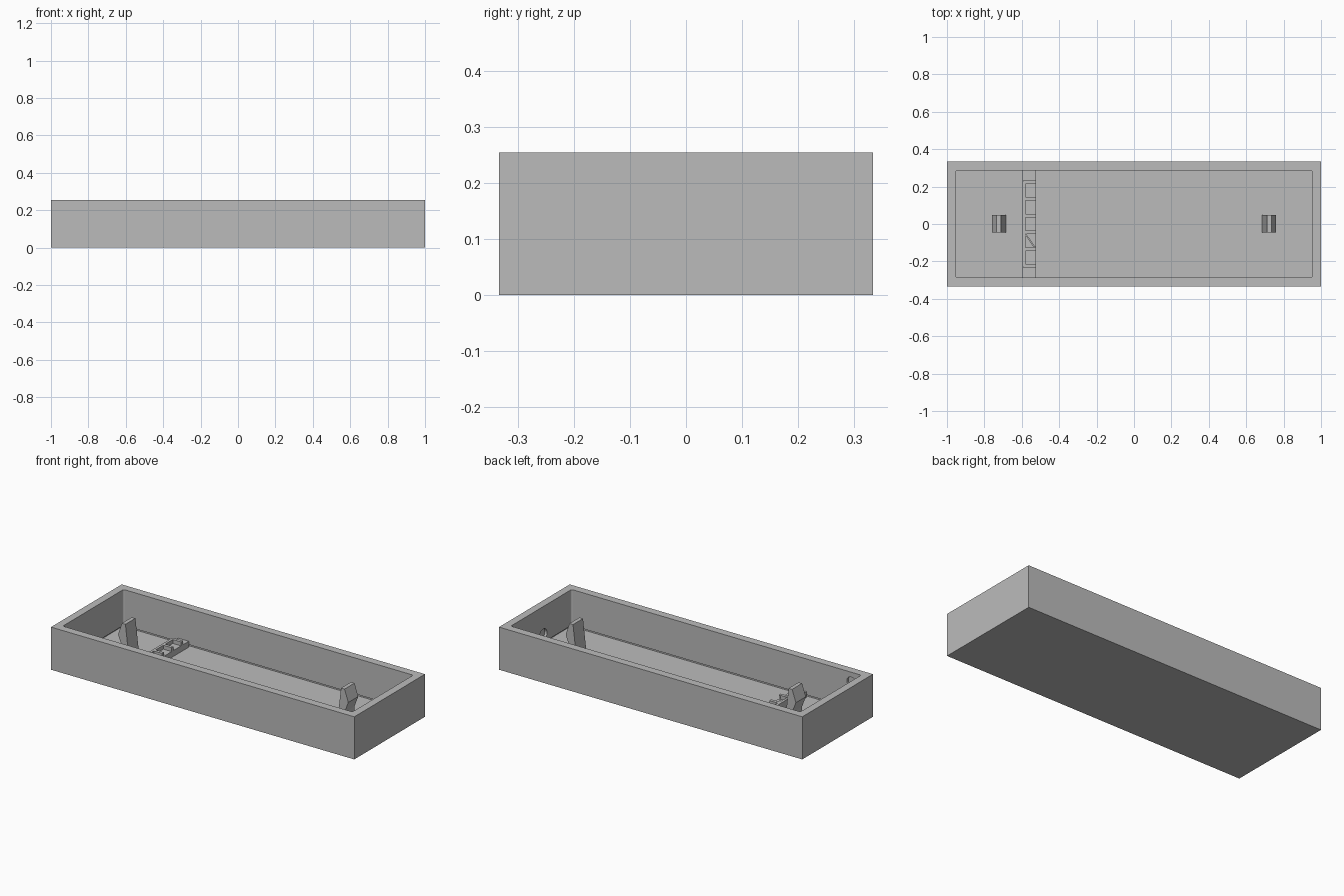
import bpy, bmesh
from math import pi
from mathutils import Matrix, Vector

if "Cube" in bpy.data.objects:
    bpy.data.objects.remove(bpy.data.objects["Cube"], do_unlink=True)

grey = bpy.data.materials.new("plain grey")
grey.use_nodes = True
colour = (0.5, 0.5, 0.5, 1)
grey.diffuse_color = colour
grey.node_tree.nodes["Principled BSDF"].inputs["Base Color"].default_value = colour


def finish(name, bm):
    bmesh.ops.recalc_face_normals(bm, faces=bm.faces)
    mesh = bpy.data.meshes.new(name)
    bm.to_mesh(mesh)
    bm.free()
    mesh.materials.append(grey)
    obj = bpy.data.objects.new(name, mesh)
    bpy.context.collection.objects.link(obj)
    return obj


def add_box(bm, x0, x1, y0, y1, z0, z1):
    size = Vector((x1 - x0, y1 - y0, z1 - z0))
    centre = Vector((x0 + x1, y0 + y1, z0 + z1)) / 2
    matrix = Matrix.Translation(centre) @ Matrix.Diagonal((*size, 1))
    return bmesh.ops.create_cube(bm, size=1, matrix=matrix)["verts"]


def box(name, *bounds):
    bm = bmesh.new()
    add_box(bm, *bounds)
    return finish(name, bm)


def disc_cutter(name, centre, radius, depth, axis):
    bm = bmesh.new()
    turn = Matrix.Rotation(pi / 2, 4, axis)
    bmesh.ops.create_cone(bm, cap_ends=True, segments=24, radius1=radius, radius2=radius,
                          depth=depth, matrix=Matrix.Translation(centre) @ turn)
    return finish(name, bm)


def cut(target, cutter):
    cutter.hide_render = True
    mod = target.modifiers.new("cut", "BOOLEAN")
    mod.operation = "DIFFERENCE"
    mod.solver = "EXACT"
    mod.object = cutter
    bpy.context.view_layer.objects.active = target
    bpy.ops.object.modifier_apply(modifier=mod.name)
    bpy.data.objects.remove(cutter, do_unlink=True)


HALF_Y, TOP, FLOOR = 0.333, 0.254, 0.025
IN_X, IN_Y = 0.955, 0.286

# Open tray with a slightly rounded opening
tray = box("tray", -1, 1, -HALF_Y, HALF_Y, 0, TOP)
bm = bmesh.new()
add_box(bm, -IN_X, IN_X, -IN_Y, IN_Y, FLOOR + 0.005, 0.4)
uprights = [e for e in bm.edges if abs(e.verts[0].co.z - e.verts[1].co.z) > 0.1]
bmesh.ops.bevel(bm, geom=uprights, offset=0.01, segments=3, affect="EDGES", profile=0.5)
cut(tray, finish("opening_cutter", bm))

# Shallow groove under the walls at floor level
cut(tray, box("groove_cutter", -IN_X - 0.015, IN_X + 0.015,
              -IN_Y - 0.015, IN_Y + 0.015, FLOOR, 0.04))

# Blind round pockets on the inner walls
cut(tray, disc_cutter("end_pocket_cutter", (IN_X, -0.02, 0.085), 0.035, 0.03, "Y"))
cut(tray, disc_cutter("side_pocket_cutter", (-0.89, -IN_Y, 0.195), 0.03, 0.03, "X"))

# Snap clips: buttressed inside, barbed on the outside
CLIP = [(-0.037, 0.02), (-0.011, 0.238), (0.012, 0.238),
        (0.037, 0.165), (0.012, 0.1), (0.012, 0.02)]
for side, name in ((1, "left_clip"), (-1, "right_clip")):
    bm = bmesh.new()
    face = bm.faces.new([bm.verts.new((side * (0.722 + u), -0.045, z)) for u, z in CLIP])
    grown = bmesh.ops.extrude_face_region(bm, geom=[face])["geom"]
    bmesh.ops.translate(bm, vec=(0, 0.094, 0),
                        verts=[v for v in grown if isinstance(v, bmesh.types.BMVert)])
    finish(name, bm)

# Cross rack: base bar, spine, evenly spaced dividers and one diagonal rib
X0, X1 = -0.595, -0.525
box("rack_base", X0, X1, -IN_Y, IN_Y, 0.02, 0.06)
bm = bmesh.new()
add_box(bm, X0, X0 + 0.015, -0.227, 0.227, 0.05, 0.083)
for i in range(6):
    y = -0.2235 + i * 0.0894
    add_box(bm, X0 + 0.002, X1, y - 0.009, y + 0.009, 0.05, 0.083)
rib = add_box(bm, -0.042, 0.042, -0.004, 0.004, 0.05, 0.08)
bmesh.ops.rotate(bm, verts=rib, cent=(0, 0, 0), matrix=Matrix.Rotation(-0.96, 3, "Z"))
bmesh.ops.translate(bm, verts=rib, vec=(-0.555, -0.09, 0))
finish("rack_dividers", bm)
